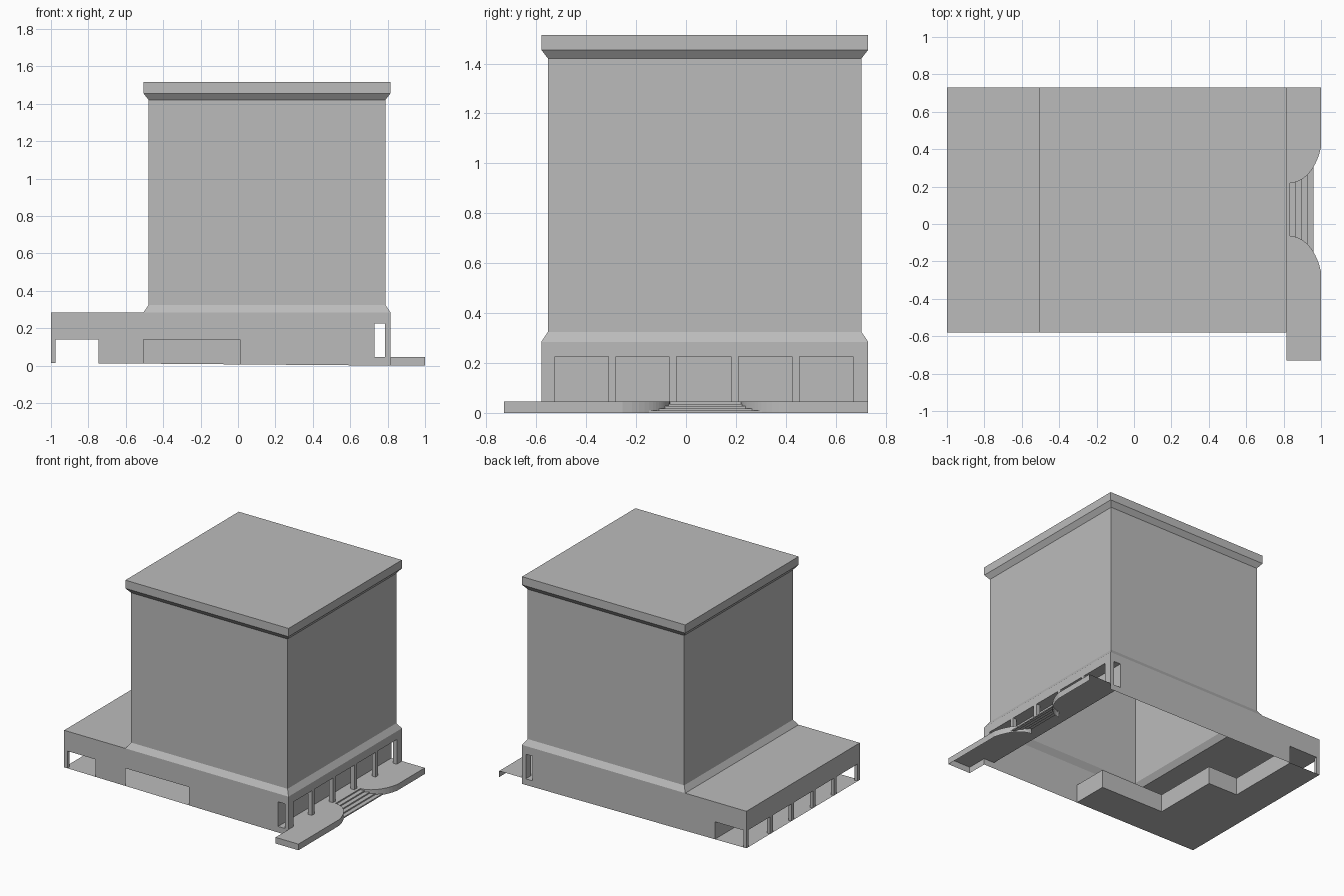
import bpy, bmesh, math
from mathutils import Vector

cube = bpy.data.objects.get("Cube")
if cube:
    bpy.data.objects.remove(cube, do_unlink=True)

grey = bpy.data.materials.new("plain grey")
grey.use_nodes = True
colour = (0.5, 0.5, 0.5, 1)
grey.diffuse_color = colour
grey.node_tree.nodes["Principled BSDF"].inputs["Base Color"].default_value = colour

# Main levels and plan lines
W, E, S, N = -1.0, 0.815, -0.58, 0.73
TOWER_W, ROOF = -0.505, 0.285
GARAGE_TOP, PORCH_TOP, DECK = 0.14, 0.225, 0.045
PORCH_IN, PIER_IN = 0.73, 0.785
X, Y, Z = Vector((1, 0, 0)), Vector((0, 1, 0)), Vector((0, 0, 1))


def ground(x):
    return max(0.0, 0.008 * (E - x))


def face(bm, points, facing):
    f = bm.faces.new([bm.verts.new(p) for p in points])
    f.normal_update()
    if f.normal.dot(facing) < 0:
        f.normal_flip()


def wall_x(bm, x0, x1, y, z0, z1, facing):
    """Wall along x; z0 None follows the sloping ground."""
    a, b = (ground(x0), ground(x1)) if z0 is None else (z0, z0)
    face(bm, [(x0, y, a), (x1, y, b), (x1, y, z1), (x0, y, z1)], facing)


def wall_y(bm, x, y0, y1, z0, z1, facing):
    z0 = ground(x) if z0 is None else z0
    face(bm, [(x, y0, z0), (x, y1, z0), (x, y1, z1), (x, y0, z1)], facing)


def pier(bm, x0, x1, y0, y1, z0, z1):
    wall_x(bm, x0, x1, y0, z0, z1, -Y)
    wall_x(bm, x0, x1, y1, z0, z1, Y)
    wall_y(bm, x0, y0, y1, z0, z1, -X)
    wall_y(bm, x1, y0, y1, z0, z1, X)


def finish(name, bm):
    bmesh.ops.remove_doubles(bm, verts=bm.verts, dist=0.0001)
    mesh = bpy.data.meshes.new(name)
    bm.to_mesh(mesh)
    bm.free()
    mesh.materials.append(grey)
    bpy.context.collection.objects.link(bpy.data.objects.new(name, mesh))


# Tower: stacked rectangular rings with a flared foot and cornice
bm = bmesh.new()
rings = []
for inset, z in [(0, ROOF), (0.027, 0.325), (0.027, 1.42), (0, 1.455), (0, 1.515)]:
    x0, x1, y0, y1 = TOWER_W + inset, E - inset, S + inset, N - inset
    rings.append([bm.verts.new(p) for p in
                  [(x0, y0, z), (x1, y0, z), (x1, y1, z), (x0, y1, z)]])
for low, high in zip(rings, rings[1:]):
    for i in range(4):
        j = (i + 1) % 4
        bm.faces.new([low[i], low[j], high[j], high[i]])
bm.faces.new(rings[-1])
finish("tower", bm)

# Podium roof and end walls with the passage openings
bm = bmesh.new()
face(bm, [(W, S, ROOF), (TOWER_W, S, ROOF), (TOWER_W, N, ROOF), (W, N, ROOF)], Z)
wall_y(bm, W, S, N, GARAGE_TOP, ROOF, -X)
for y, facing in [(S, -Y), (N, Y)]:
    wall_x(bm, W, -0.745, y, GARAGE_TOP, ROOF, facing)
    if y == S:
        wall_x(bm, -0.745, TOWER_W, y, None, ROOF, facing)
        wall_x(bm, TOWER_W, 0.01, y, GARAGE_TOP, ROOF, facing)
        wall_x(bm, 0.01, PORCH_IN, y, None, ROOF, facing)
    else:
        wall_x(bm, -0.745, PORCH_IN, y, None, ROOF, facing)
    wall_x(bm, PORCH_IN, PIER_IN, y, PORCH_TOP, ROOF, facing)
    wall_x(bm, PORCH_IN, E, y, None, DECK, facing)
    wall_x(bm, PIER_IN, E, y, DECK, ROOF, facing)
wall_y(bm, E, S, N, PORCH_TOP, ROOF, X)
finish("podium", bm)

# Garage: floor, ceiling and stepped inner wall
inner = [(0.01, S), (0.01, -0.315), (TOWER_W, -0.315),
         (TOWER_W, 0.175), (-0.745, 0.175), (-0.745, N)]
plan = inner + [(W, N), (W, S)]
bm = bmesh.new()
face(bm, [(x, y, ground(x)) for x, y in plan], Z)
face(bm, [(x, y, GARAGE_TOP) for x, y in plan], -Z)
for (xa, ya), (xb, yb) in zip(inner, inner[1:]):
    if xa == xb:
        wall_y(bm, xa, ya, yb, None, GARAGE_TOP, -X)
    else:
        wall_x(bm, xb, xa, ya, None, GARAGE_TOP, -Y if yb < 0 else Y)
finish("garage", bm)

# Piers of both arcades
middle = [-0.295, -0.0525, 0.195, 0.44]
bm = bmesh.new()
for y0, y1 in [(S, S + 0.025), (N - 0.025, N)] + [(y - 0.015, y + 0.015) for y in middle]:
    pier(bm, W, W + 0.025, y0, y1, None, GARAGE_TOP)
finish("garage_piers", bm)
bm = bmesh.new()
for y0, y1 in [(S, -0.525), (0.67, N)] + [(y - 0.015, y + 0.015) for y in middle]:
    pier(bm, PIER_IN, E, y0, y1, DECK, PORCH_TOP)
finish("porch_piers", bm)

# Porch inner wall and ceiling
bm = bmesh.new()
wall_y(bm, PORCH_IN, S, N, DECK, PORCH_TOP, X)
face(bm, [(PORCH_IN, S, PORCH_TOP), (E, S, PORCH_TOP), (E, N, PORCH_TOP),
          (PORCH_IN, N, PORCH_TOP)], -Z)
finish("porch_recess", bm)

# Terrace with a flared stair notch
STAIR_X, STAIR_Y = 0.835, 0.0775


def half_width(x):
    r = (x - STAIR_X) / 0.175
    return 0.1425 + 0.285 * (1 - math.sqrt(1 - r * r))


steps = 16
xs = [STAIR_X + (1 - STAIR_X) * i / steps for i in range(steps + 1)]
outline = [(PORCH_IN, S), (E, S), (E, -0.73), (1, -0.73)]
outline += [(x, STAIR_Y - half_width(x)) for x in reversed(xs)]
outline += [(x, STAIR_Y + half_width(x)) for x in xs]
outline += [(1, N), (PORCH_IN, N)]
bm = bmesh.new()
face(bm, [(x, y, DECK) for x, y in outline], Z)
rim = outline[1:-1]
for (xa, ya), (xb, yb) in zip(rim, rim[1:]):
    if xa == xb == STAIR_X:
        continue
    face(bm, [(xa, ya, 0), (xb, yb, 0), (xb, yb, DECK), (xa, ya, DECK)],
         Vector((yb - ya, xa - xb, 0)))
finish("terrace", bm)

# Stair treads and risers
bm = bmesh.new()
count, depth = 5, 0.031
rise = DECK / count
for i in range(count):
    x, top = STAIR_X + depth * i, DECK - rise * i
    h = half_width(x)
    wall_y(bm, x, STAIR_Y - h, STAIR_Y + h, top - rise, top, X)
    if i < count - 1:
        g = half_width(x + depth)
        z = top - rise
        face(bm, [(x, STAIR_Y - h, z), (x + depth, STAIR_Y - g, z),
                  (x + depth, STAIR_Y + g, z), (x, STAIR_Y + h, z)], Z)
finish("stairs", bm)
